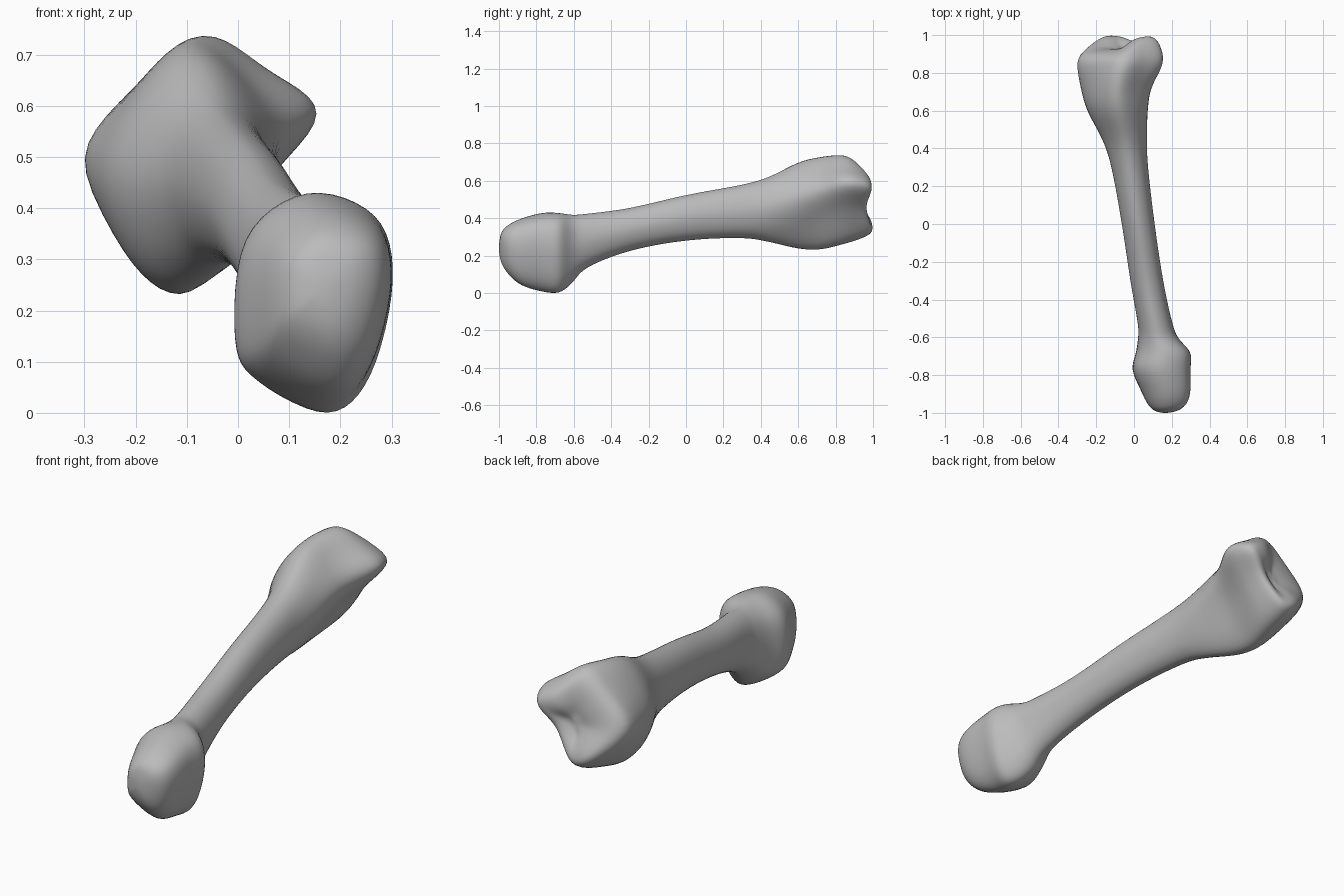
import bpy
import bmesh
from mathutils import Vector

if "Cube" in bpy.data.objects:
    bpy.data.objects.remove(bpy.data.objects["Cube"], do_unlink=True)

SIDE_STEPS = 6    # points between profile corners
LENGTH_STEPS = 5  # rings between stations

# Cross-sections, clockwise from the top: x, z, and end-face relief
FRONT_KNOB = [(.13, .43, 0), (.265, .385, 0), (.3, .26, 0), (.255, .075, 0),
              (.17, 0, 0), (.035, .06, 0), (-.01, .14, 0), (.01, .34, 0)]
SHAFT = [(0, 1, 0), (.7, .7, 0), (1, 0, 0), (.7, -.7, 0),
         (0, -1, 0), (-.7, -.7, 0), (-1, 0, 0), (-.7, .7, 0)]
BACK_HEAD = [(-.06, .74, -.03), (.06, .67, .03), (.16, .58, .04), (.055, .435, .01),
             (-.07, .25, .04), (-.2, .3, .04), (-.3, .49, -.03), (-.18, .65, -.04)]

# Stations: y, left, right, bottom, top, shape (-1 knob, 0 shaft, 1 head), relief
STATIONS = [
    (-1, .15, .18, .22, .26, -1, 0),
    (-.987, .105, .235, .16, .325, -1, 0),
    (-.95, .07, .28, .1, .365, -1, 0),
    (-.88, .035, .3, .04, .4, -1, 0),
    (-.77, -.01, .3, .006, .43, -1, 0),
    (-.68, .01, .3, 0, .43, -.95, 0),
    (-.61, .02, .24, .05, .42, -.6, 0),
    (-.53, .02, .205, .135, .425, -.2, 0),
    (-.3, -.02, .155, .225, .455, 0, 0),
    (0, -.065, .11, .28, .525, 0, 0),
    (.3, -.12, .075, .293, .58, 0, 0),
    (.45, -.17, .07, .27, .625, .2, 0),
    (.6, -.25, .075, .235, .7, .5, 0),
    (.72, -.285, .095, .23, .73, .8, 0),
    (.84, -.305, .157, .26, .74, 1, .2),
    (.91, -.29, .145, .29, .715, 1, .7),
    (.95, -.245, .105, .325, .67, 1, 1),
    (.953, -.18, .04, .38, .6, 1, .7),
    (.93, -.1, -.03, .45, .53, .8, .1),
]


def spline(points, steps, closed):
    """Smooth curve through points of any dimension."""
    pts = [Vector(p) for p in points]
    count = len(pts)

    def at(i):
        return pts[i % count] if closed else pts[max(0, min(count - 1, i))]

    result = []
    for i in range(count if closed else count - 1):
        a, b, c, d = (at(i + k) for k in (-1, 0, 1, 2))
        for s in range(steps):
            t = s / steps
            result.append(b + (c - a) * t / 2
                          + (a * 2 - b * 5 + c * 4 - d) * t ** 2 / 2
                          + (b * 3 - a - c * 3 + d) * t ** 3 / 2)
    return result if closed else result + [pts[-1]]


def fit(points):
    """Scale a profile into the unit square, leaving the relief alone."""
    low_x, high_x = min(p.x for p in points), max(p.x for p in points)
    low_z, high_z = min(p.y for p in points), max(p.y for p in points)
    return [Vector(((p.x - low_x) / (high_x - low_x),
                    (p.y - low_z) / (high_z - low_z), p.z)) for p in points]


knob, shaft, head = (fit(spline(p, SIDE_STEPS, True))
                     for p in (FRONT_KNOB, SHAFT, BACK_HEAD))

# Loft the whole bone as one skin
bm = bmesh.new()
rings = []
for y, left, right, bottom, top, shape, relief in spline(STATIONS, LENGTH_STEPS, False):
    target = knob if shape < 0 else head
    blend = min(abs(shape), 1)
    section = fit([a.lerp(b, blend) for a, b in zip(shaft, target)])
    rings.append([bm.verts.new((left + (right - left) * p.x,
                                y + relief * p.z,
                                bottom + (top - bottom) * p.y)) for p in section])
for ring, following in zip(rings, rings[1:]):
    for i in range(len(ring)):
        bm.faces.new((ring[i - 1], ring[i], following[i], following[i - 1]))

# Close both ends with a fan around a centre point
for ring in (rings[0], rings[-1]):
    cap = bm.faces.new(ring)
    bmesh.ops.poke(bm, faces=[cap])
bmesh.ops.recalc_face_normals(bm, faces=bm.faces)

mesh = bpy.data.meshes.new("bone")
bm.to_mesh(mesh)
bm.free()
bone = bpy.data.objects.new("bone", mesh)
bpy.context.collection.objects.link(bone)

# Soften the loft
relax = bone.modifiers.new("soften", 'SMOOTH')
relax.factor = .5
relax.iterations = 8

# Plain grey surface
grey = bpy.data.materials.new("bone grey")
grey.use_nodes = True
colour = (.5, .5, .5, 1)
grey.diffuse_color = colour
grey.node_tree.nodes["Principled BSDF"].inputs["Base Color"].default_value = colour
mesh.materials.append(grey)
mesh.shade_smooth()
